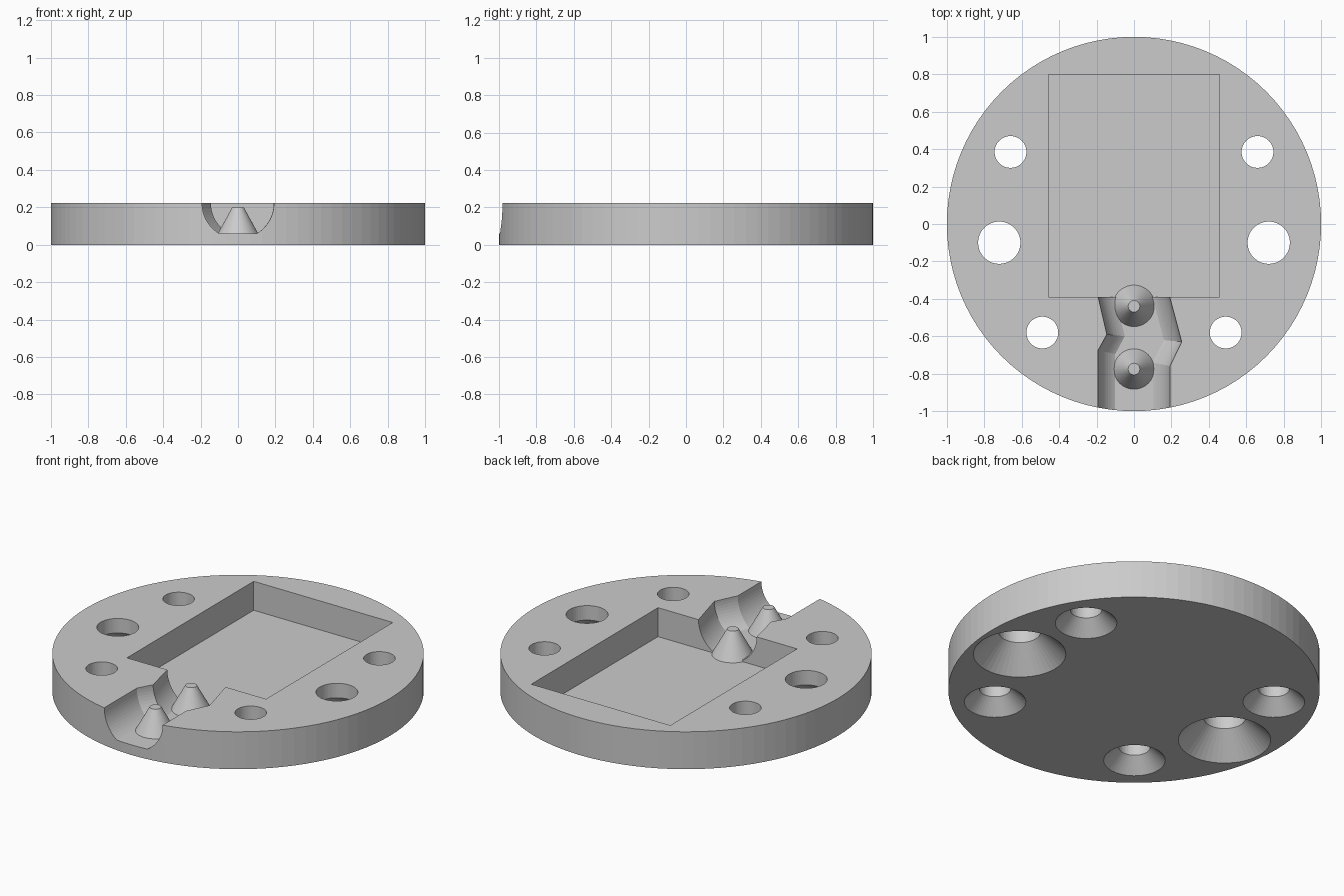
import bpy, bmesh, math

if "Cube" in bpy.data.objects:
    bpy.data.objects.remove(bpy.data.objects["Cube"])

TOP = 0.222          # plate thickness
CHANNEL_FLOOR = 0.06
POCKET_FLOOR = 0.05

grey = bpy.data.materials.new("plain grey")
grey.diffuse_color = (0.6, 0.6, 0.6, 1)
grey.use_nodes = True
grey.node_tree.nodes["Principled BSDF"].inputs["Base Color"].default_value = grey.diffuse_color


def make(name, verts, faces):
    bm = bmesh.new()
    vs = [bm.verts.new(v) for v in verts]
    for f in faces:
        bm.faces.new([vs[i] for i in f])
    bmesh.ops.recalc_face_normals(bm, faces=bm.faces)
    me = bpy.data.meshes.new(name)
    bm.to_mesh(me)
    bm.free()
    me.materials.append(grey)
    ob = bpy.data.objects.new(name, me)
    bpy.context.collection.objects.link(ob)
    return ob


def loft(name, rings):
    """Closed solid through rings of equal point count."""
    n = len(rings[0])
    faces = [list(range(n)), [(len(rings) - 1) * n + i for i in range(n)]]
    for r in range(len(rings) - 1):
        for i in range(n):
            j = (i + 1) % n
            faces.append([r * n + i, r * n + j, (r + 1) * n + j, (r + 1) * n + i])
    return make(name, [p for ring in rings for p in ring], faces)


def turned(name, x, y, profile, n):
    """Solid of revolution from (radius, z) pairs."""
    return loft(name, [[(x + r * math.cos(2 * math.pi * i / n),
                         y + r * math.sin(2 * math.pi * i / n), z)
                        for i in range(n)] for r, z in profile])


def combine(target, tool, operation):
    mod = target.modifiers.new(operation, 'BOOLEAN')
    mod.operation = operation
    mod.solver = 'EXACT'
    mod.object = tool
    bpy.context.view_layer.objects.active = target
    bpy.ops.object.modifier_apply(modifier=mod.name)
    bpy.data.objects.remove(tool, do_unlink=True)


# Round plate
plate = turned("round_plate", 0, 0, [(1, 0), (1, TOP)], 96)

# Rectangular pocket
pocket = loft("pocket_cutter", [[(-0.457, -0.39, z), (0.457, -0.39, z),
                                 (0.457, 0.80, z), (-0.457, 0.80, z)]
                                for z in (POCKET_FLOOR, 0.4)])
combine(plate, pocket, 'DIFFERENCE')

# Bent round-bottomed channel: left and right edge points along its path
R = 0.19
a0 = math.acos((TOP - CHANNEL_FLOOR) / R)
steps = 12
angles = [a0 + (math.pi / 2 - a0) * i / steps for i in range(steps + 1)]
section = [(-math.sin(a), TOP - R * math.cos(a)) for a in reversed(angles)]
section += [(math.sin(a), TOP - R * math.cos(a)) for a in angles]
section += [(1, 0.4), (-1, 0.4)]
stations = [((-0.192, -1.1), (0.192, -1.1)),
            ((-0.192, -0.675), (0.192, -0.76)),
            ((-0.145, -0.59), (0.255, -0.63)),
            ((-0.195, -0.375), (0.187, -0.375))]
rings = []
for (lx, ly), (rx, ry) in stations:
    rings.append([(lx + (rx - lx) * (t + 1) / 2, ly + (ry - ly) * (t + 1) / 2, z)
                  for t, z in section])
combine(plate, loft("channel_cutter", rings), 'DIFFERENCE')

# Countersunk through holes, mirrored left and right
for x, y, r, sink in ((0.66, 0.385, 0.085, 0.166),
                      (0.72, -0.10, 0.113, 0.249),
                      (0.49, -0.58, 0.085, 0.166)):
    for side in (-1, 1):
        profile = [(sink + 0.05, -0.05), (r, sink - r), (r, 0.4)]
        combine(plate, turned("hole_cutter", side * x, y, profile, 48), 'DIFFERENCE')

# Cone pegs standing in the channel
for y in (-0.44, -0.775):
    peg = turned("cone_peg", 0, y, [(0.119, 0.04), (0.031, 0.2)], 48)
    combine(plate, peg, 'UNION')
